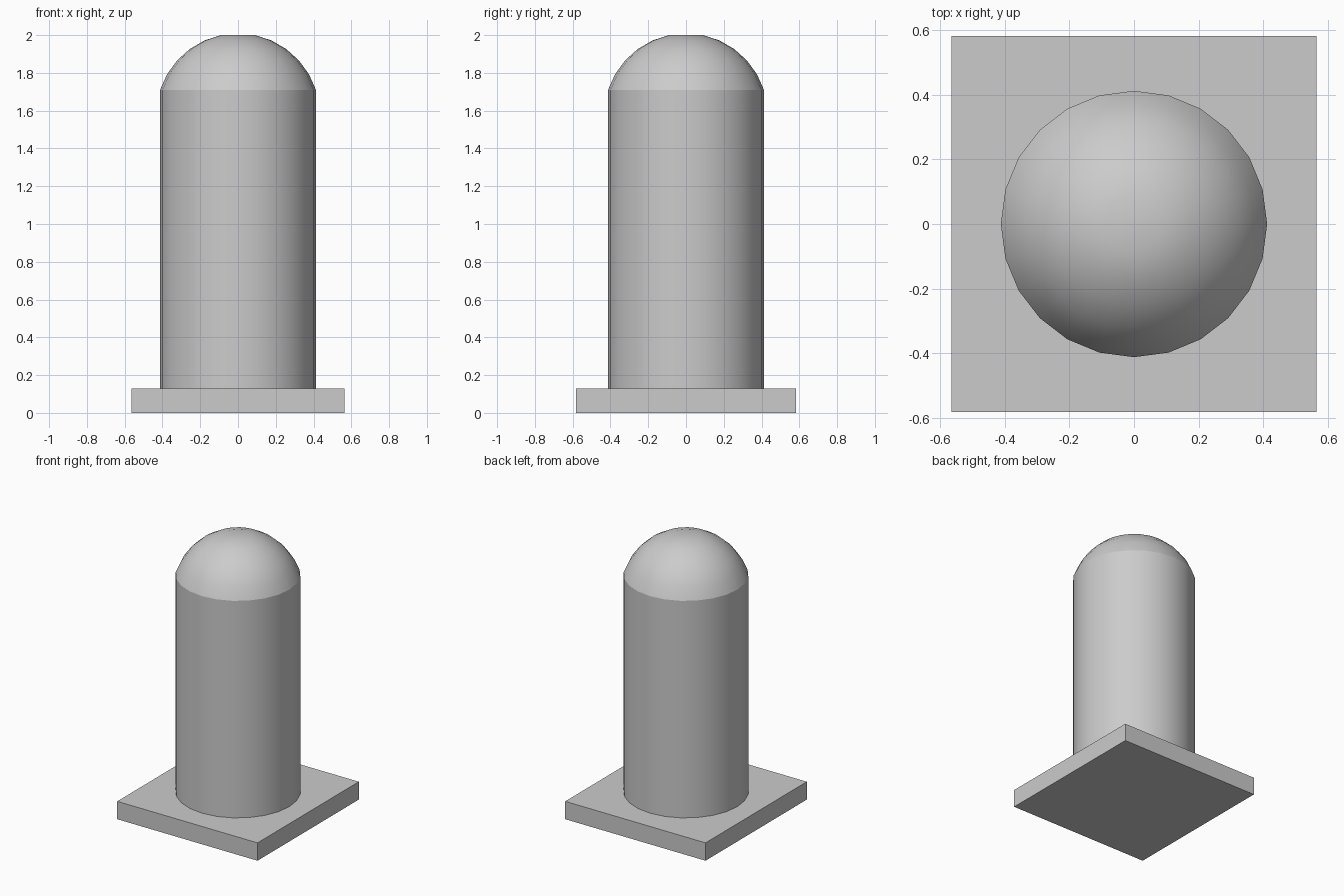
import bpy
import bmesh
from math import sin, cos, radians

cube = bpy.data.objects.get("Cube")
if cube:
    bpy.data.objects.remove(cube, do_unlink=True)

# Single grey material
GREY = (0.6, 0.6, 0.6, 1.0)
grey = bpy.data.materials.new("light_grey")
grey.use_nodes = True
grey.diffuse_color = GREY
grey.node_tree.nodes["Principled BSDF"].inputs["Base Color"].default_value = GREY

BASE_X, BASE_Y, BASE_H = 1.13, 1.165, 0.13
SIDES = 24
DOME_R, STEP, RINGS = 0.434, 12, 6
DOME_Z = 2.0 - DOME_R * cos(radians(STEP))


def add_object(name, bm):
    bmesh.ops.recalc_face_normals(bm, faces=bm.faces)
    mesh = bpy.data.meshes.new(name)
    bm.to_mesh(mesh)
    bm.free()
    mesh.materials.append(grey)
    obj = bpy.data.objects.new(name, mesh)
    bpy.context.scene.collection.objects.link(obj)
    return obj


# Rectangular base plate
bm = bmesh.new()
bmesh.ops.create_cube(bm, size=1)
for v in bm.verts:
    v.co.x *= BASE_X
    v.co.y *= BASE_Y
    v.co.z = (v.co.z + 0.5) * BASE_H
add_object("base_plate", bm)

# Round post with a domed head and a small flat crown
profile = [(DOME_R * sin(radians(STEP * k)), DOME_Z + DOME_R * cos(radians(STEP * k)))
           for k in range(RINGS, 0, -1)]
profile.insert(0, (profile[0][0], BASE_H))
bm = bmesh.new()
rings = []
for r, z in profile:
    angles = [radians(360 / SIDES * i) for i in range(SIDES)]
    rings.append([bm.verts.new((r * cos(a), r * sin(a), z)) for a in angles])
for low, high in zip(rings, rings[1:]):
    for i in range(SIDES):
        j = (i + 1) % SIDES
        bm.faces.new((low[i], low[j], high[j], high[i]))
bm.faces.new(rings[-1])
bm.faces.new(rings[0])
post = add_object("domed_post", bm)

# Smooth the curved sides, keeping the rim under the dome sharp
bpy.ops.object.select_all(action="DESELECT")
post.select_set(True)
bpy.context.view_layer.objects.active = post
bpy.ops.object.shade_smooth_by_angle(angle=radians(20))
